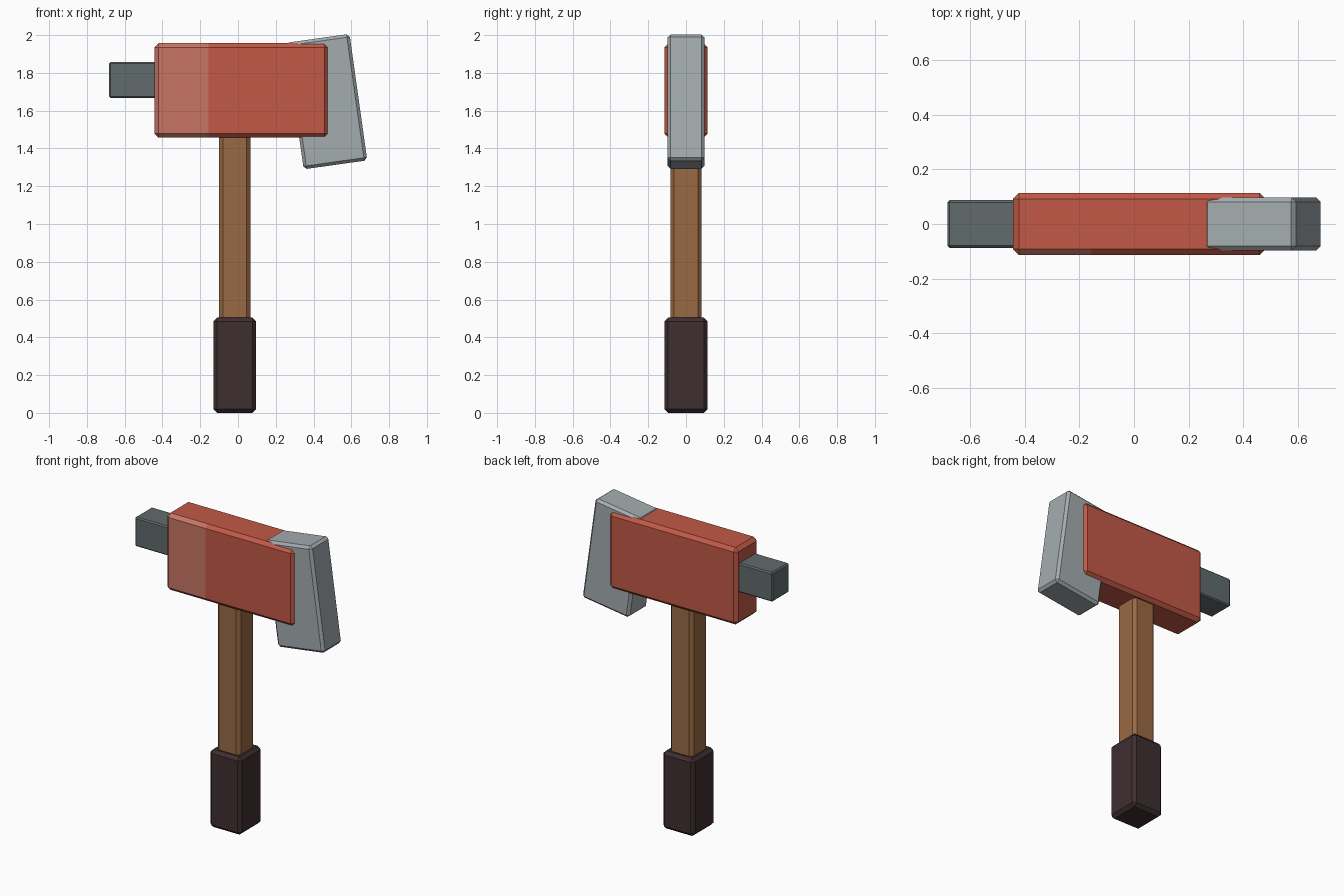
import bpy, bmesh, math
from mathutils import Matrix, Vector

if "Cube" in bpy.data.objects:
    bpy.data.objects.remove(bpy.data.objects["Cube"])


def material(name, rgb):
    # sRGB 0-255 to linear flat colour
    lin = [(c / 255 / 12.92) if c < 11 else ((c / 255 + 0.055) / 1.055) ** 2.4 for c in rgb]
    m = bpy.data.materials.new(name)
    m.diffuse_color = (*lin, 1)
    m.use_nodes = True
    m.node_tree.nodes["Principled BSDF"].inputs["Base Color"].default_value = m.diffuse_color
    return m


red = material("red paint", (194, 89, 70))
faded = material("faded red", (200, 117, 101))
steel = material("light steel", (164, 172, 175))
iron = material("dark iron", (97, 107, 109))
wood = material("wood", (154, 106, 67))
grip = material("dark grip", (62, 46, 48))


def block(name, x, y, z, mats, bevel, tilt=0, split=None):
    """Chamfered box from ranges; optionally tilted about y, or split at an x with a second front colour."""
    lo, hi = Vector((x[0], y[0], z[0])), Vector((x[1], y[1], z[1]))
    size, mid = hi - lo, (lo + hi) / 2
    bm = bmesh.new()
    bmesh.ops.create_cube(bm, size=1)
    bmesh.ops.scale(bm, vec=size, verts=bm.verts)
    bmesh.ops.bevel(bm, geom=bm.edges[:], offset=bevel, segments=1, affect='EDGES', profile=0.5)
    bmesh.ops.rotate(bm, matrix=Matrix.Rotation(math.radians(tilt), 3, 'Y'), verts=bm.verts)
    bmesh.ops.translate(bm, vec=mid, verts=bm.verts)
    if split is not None:
        bmesh.ops.bisect_plane(bm, geom=bm.verts[:] + bm.edges[:] + bm.faces[:],
                               plane_co=(split, 0, 0), plane_no=(1, 0, 0))
        bm.normal_update()
        for f in bm.faces:
            if f.normal.y < -0.5 and f.calc_center_median().x < split:
                f.material_index = 1
    bmesh.ops.recalc_face_normals(bm, faces=bm.faces)
    me = bpy.data.meshes.new(name)
    bm.to_mesh(me)
    bm.free()
    for m in mats:
        me.materials.append(m)
    ob = bpy.data.objects.new(name, me)
    bpy.context.collection.objects.link(ob)
    return ob


# Handle and grip
block("grip", (-0.131, 0.096), (-0.114, 0.114), (0, 0.505), [grip], 0.02)
block("handle", (-0.1, 0.065), (-0.083, 0.083), (0.45, 1.55), [wood], 0.02)
# Head with a faded patch on the front
block("head", (-0.443, 0.48), (-0.114, 0.114), (1.457, 1.957), [red, faded], 0.022, split=-0.155)
# Rear hammer poll
block("poll", (-0.682, -0.3), (-0.087, 0.087), (1.668, 1.858), [iron], 0.008)
# Tilted blade
block("blade", (0.299, 0.639), (-0.097, 0.097), (1.31, 1.986), [steel], 0.016, tilt=-8)
